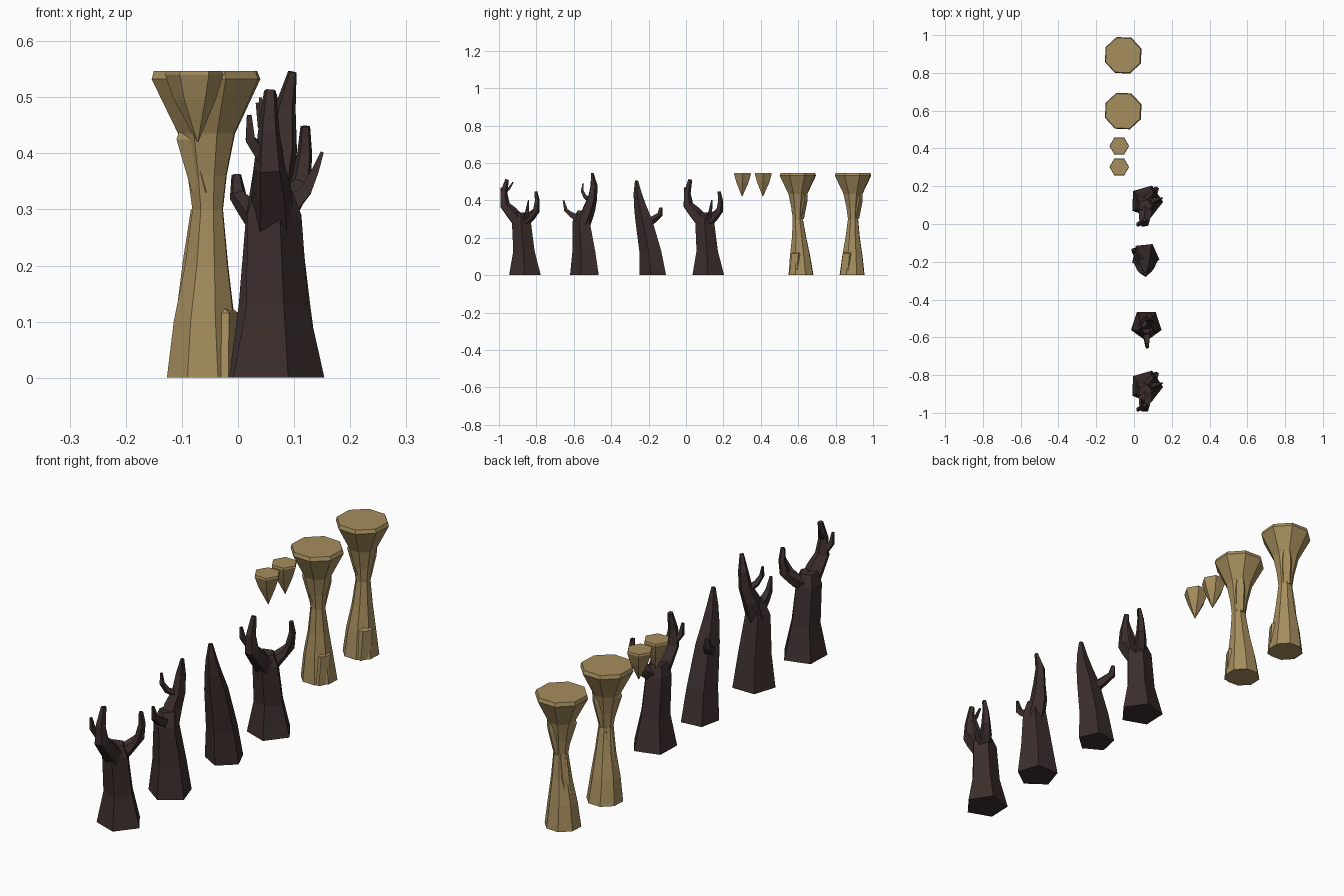
import bpy, math
from mathutils import Vector


def material(name, color):
    m = bpy.data.materials.new(name)
    m.diffuse_color = (*color, 1)
    return m


BARK = material("dark_bark", (0.045, 0.028, 0.026))
STONE = material("sandstone", (0.38, 0.27, 0.11))


def loft(name, pts, n, mat, rot=0.0, flat=False, dy=0.0):
    """Faceted tube through (x, y, z, radius); flat keeps every ring level."""
    c = [Vector((p[0], p[1] + dy, p[2])) for p in pts]
    verts, faces = [], []
    for i, p in enumerate(pts):
        t = (c[min(i + 1, len(c) - 1)] - c[max(i - 1, 0)]).normalized()
        q = Vector((0, 0, 1)).rotation_difference(Vector((0, 0, 1)) if flat else t)
        for k in range(n):
            a = math.radians(rot) + math.tau * k / n
            verts.append(c[i] + q @ Vector((p[3] * math.cos(a), p[3] * math.sin(a), 0)))
    for i in range(len(pts) - 1):
        for k in range(n):
            a, b = i * n + k, i * n + (k + 1) % n
            faces.append((a, b, b + n, a + n))
    faces.append(tuple(reversed(range(n))))
    faces.append(tuple(range(len(verts) - n, len(verts))))
    me = bpy.data.meshes.new(name)
    me.from_pydata([tuple(v) for v in verts], [], faces)
    me.materials.append(mat)
    ob = bpy.data.objects.new(name, me)
    bpy.context.collection.objects.link(ob)
    return ob


# Forked trees: the first and the fourth share one shape
for label, dy in (("first", -0.86), ("fourth", 0.12)):
    loft(label + "_tree_trunk", [(.065, 0, 0, .089), (.065, -.006, .13, .06),
         (.06, -.02, .29, .053), (.06, -.025, .335, .036)], 5, BARK, 70, True, dy)
    loft(label + "_tree_front_branch", [(.062, -.02, .27, .042), (.06, -.075, .335, .036),
         (.056, -.11, .375, .029), (.055, -.115, .44, .02), (.057, -.098, .512, .011)],
         5, BARK, 20, False, dy)
    loft(label + "_tree_front_twig", [(.05, -.108, .385, .016), (.022, -.122, .425, .012),
         (.02, -.128, .468, .006)], 4, BARK, 45, False, dy)
    loft(label + "_tree_back_branch", [(.065, -.02, .28, .036), (.09, .03, .315, .026),
         (.112, .058, .345, .02), (.119, .064, .40, .014), (.12, .056, .448, .009)],
         5, BARK, 20, False, dy)
    loft(label + "_tree_side_twig", [(.085, 0, .295, .022), (.122, .01, .335, .014),
         (.138, .014, .37, .009), (.15, .018, .402, .004)], 4, BARK, 45, False, dy)
loft("first_tree_top_twig", [(.056, -.115, .44, .012), (.045, -.085, .465, .009),
     (.04, -.065, .498, .004)], 4, BARK, 45, False, -.86)

# Second tree: tall back-leaning branch, two twigs
loft("second_tree_trunk", [(.065, -.535, 0, .085), (.065, -.54, .13, .067),
     (.062, -.556, .29, .05), (.065, -.545, .345, .036)], 5, BARK, 54, True)
loft("second_tree_main_branch", [(.064, -.55, .28, .042), (.068, -.52, .355, .036),
     (.08, -.502, .41, .027), (.084, -.493, .48, .02), (.097, -.502, .545, .008)], 5, BARK, 20)
loft("second_tree_front_twig", [(.065, -.56, .295, .028), (.068, -.615, .325, .019),
     (.07, -.642, .348, .014), (.07, -.655, .40, .006)], 4, BARK, 45)
loft("second_tree_top_twig", [(.075, -.51, .40, .017), (.055, -.54, .42, .013),
     (.042, -.555, .45, .01), (.035, -.55, .49, .005)], 4, BARK, 45)

# Third tree: leaning spike with one short stub
loft("third_tree_trunk", [(.06, -.172, 0, .076), (.06, -.187, .13, .063), (.06, -.224, .30, .048),
     (.06, -.245, .38, .034), (.06, -.257, .44, .023), (.06, -.264, .507, .009)], 5, BARK, 60, True)
loft("third_tree_stub", [(.045, -.215, .27, .026), (.015, -.165, .305, .019),
     (.0, -.14, .325, .016), (-.003, -.135, .362, .009)], 5, BARK, 20)

# Hanging rock points
for label, y in (("near", .302), ("far", .413)):
    loft(label + "_hanging_rock", [(-.072, y - .002, .42, .001), (-.077, y, .495, .037),
         (-.078, y, .54, .052), (-.078, y, .547, .05)], 6, STONE, 0, True)

# Rock columns with flared tops and chipped slabs
for label, y, lean in (("near", .598, .017), ("far", .893, -.005)):
    loft(label + "_rock_column", [(-.06, y + lean, 0, .071), (-.06, y + lean * .7, .1, .058),
         (-.056, y + lean * .4, .2, .041), (-.054, y, .3, .029), (-.055, y, .36, .037),
         (-.056, y, .435, .054), (-.057, y, .532, .103), (-.058, y, .547, .098)],
         8, STONE, 20, True)
    loft(label + "_low_chip", [(-.035, y + lean - .03, 0, .038), (-.032, y + lean - .02, .115, .034),
         (-.038, y + lean * .7 - .012, .128, .022), (-.05, y, .25, .02)], 5, STONE, 10, True)
    loft(label + "_side_chip", [(-.088, y + .008, .13, .02), (-.075, y + .008, .21, .023),
         (-.064, y + .005, .30, .02)], 5, STONE, 36, True)
    loft(label + "_high_chip", [(-.06, y - .008, .33, .024), (-.085, y - .014, .425, .027),
         (-.083, y - .012, .445, .022), (-.08, y - .01, .50, .02)], 5, STONE, 60, True)
    loft(label + "_back_chip", [(-.052, y + .01, .30, .022), (-.04, y + .026, .40, .026),
         (-.035, y + .032, .45, .02)], 5, STONE, 15, True)
